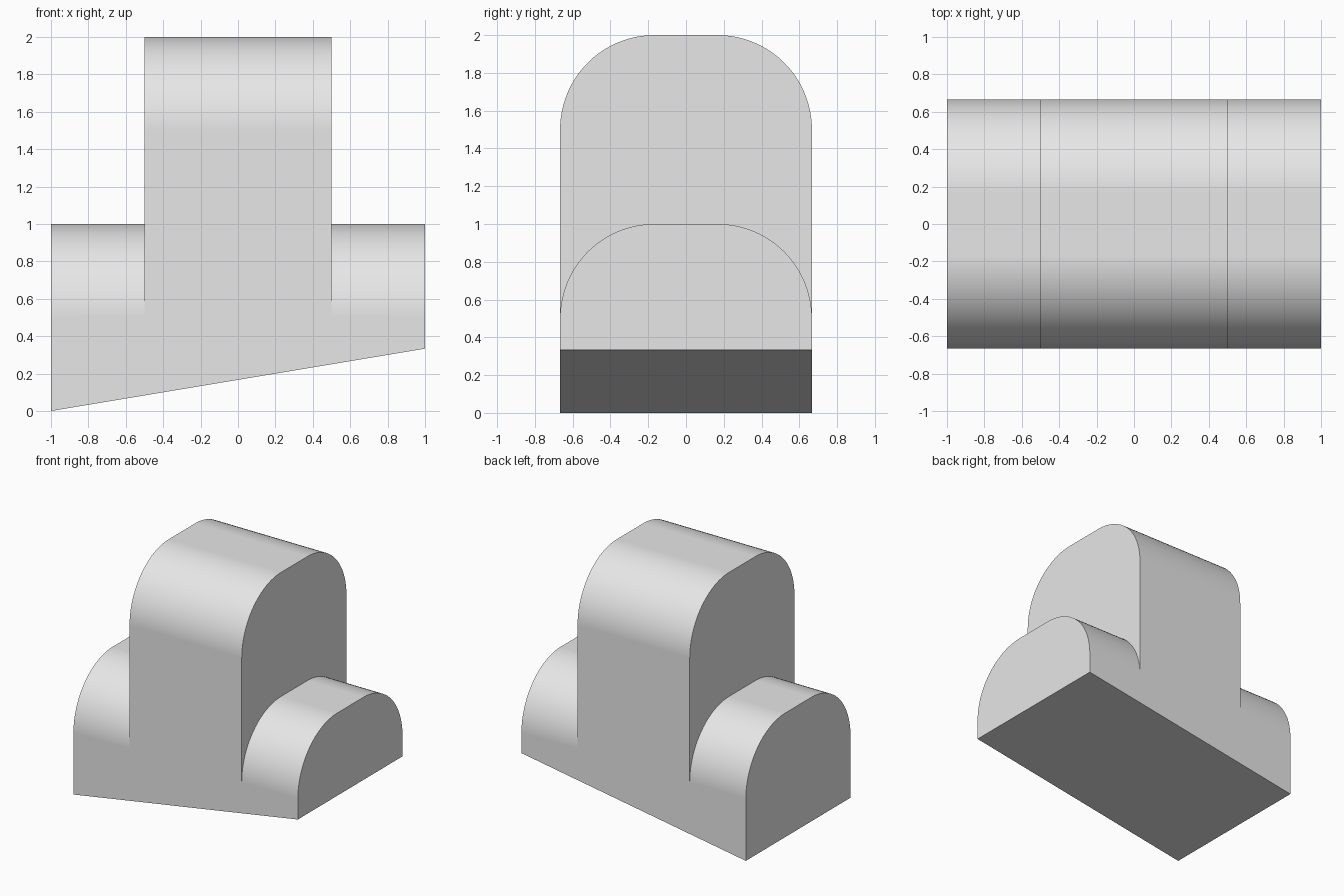
import bpy
import bmesh
from math import sin, cos, pi, radians

default = bpy.data.objects.get("Cube")
if default:
    bpy.data.objects.remove(default)

HALF_DEPTH = 2 / 3   # half thickness front to back
RADIUS = 0.5         # rounding of the top edges
LOW, TALL = 1.0, 2.0
STEPS = 24

# Single grey material
grey = bpy.data.materials.new("light_grey")
grey.use_nodes = True
grey.diffuse_color = (0.8, 0.8, 0.8, 1)
grey.node_tree.nodes["Principled BSDF"].inputs["Base Color"].default_value = (0.8, 0.8, 0.8, 1)

bm = bmesh.new()


def floor(x):
    """Height of the sloping underside."""
    return (x + 1) / 6


def arch(x, top):
    """Rounded top outline, front to back."""
    front = []
    for i in range(STEPS + 1):
        a = pi / 2 * i / STEPS
        front.append((-HALF_DEPTH + RADIUS * (1 - cos(a)), top - RADIUS + RADIUS * sin(a)))
    back = [(-y, z) for y, z in reversed(front)]
    return [bm.verts.new((x, y, z)) for y, z in front + back]


def section(x, top):
    """Closed cross-section: base, shoulder (if tall), arch."""
    def wall(y):
        heights = [floor(x)] + ([LOW - RADIUS] if top > LOW else [])
        return [bm.verts.new((x, y, z)) for z in heights]
    return wall(-HALF_DEPTH) + arch(x, top) + wall(HALF_DEPTH)[::-1]


def skin(x0, x1, top):
    """Outer surface between two cross-sections."""
    a, b = section(x0, top), section(x1, top)
    for i in range(len(a)):
        j = (i + 1) % len(a)
        bm.faces.new((a[i], a[j], b[j], b[i]))
    return a, b


# Low left and right wings with a tall centre block
right_wing = skin(-1, -0.5, LOW)
skin(-0.5, 0.5, TALL)
left_wing = skin(0.5, 1, LOW)

# End walls
bm.faces.new(right_wing[0])
bm.faces.new(left_wing[1])

# Step walls where the centre block rises above the wings
for x in (-0.5, 0.5):
    bm.faces.new(arch(x, TALL) + arch(x, LOW)[::-1])

bmesh.ops.remove_doubles(bm, verts=bm.verts, dist=0.0001)
bmesh.ops.recalc_face_normals(bm, faces=bm.faces)

mesh = bpy.data.meshes.new("stepped_block")
bm.to_mesh(mesh)
bm.free()
mesh.materials.append(grey)
block = bpy.data.objects.new("stepped_block", mesh)
bpy.context.collection.objects.link(block)

# Smooth arches, crisp corners, flat planes
bpy.ops.object.select_all(action='DESELECT')
block.select_set(True)
bpy.context.view_layer.objects.active = block
bpy.ops.object.shade_smooth_by_angle(angle=radians(30))
weighted = block.modifiers.new("flat_planes", 'WEIGHTED_NORMAL')
weighted.keep_sharp = True
